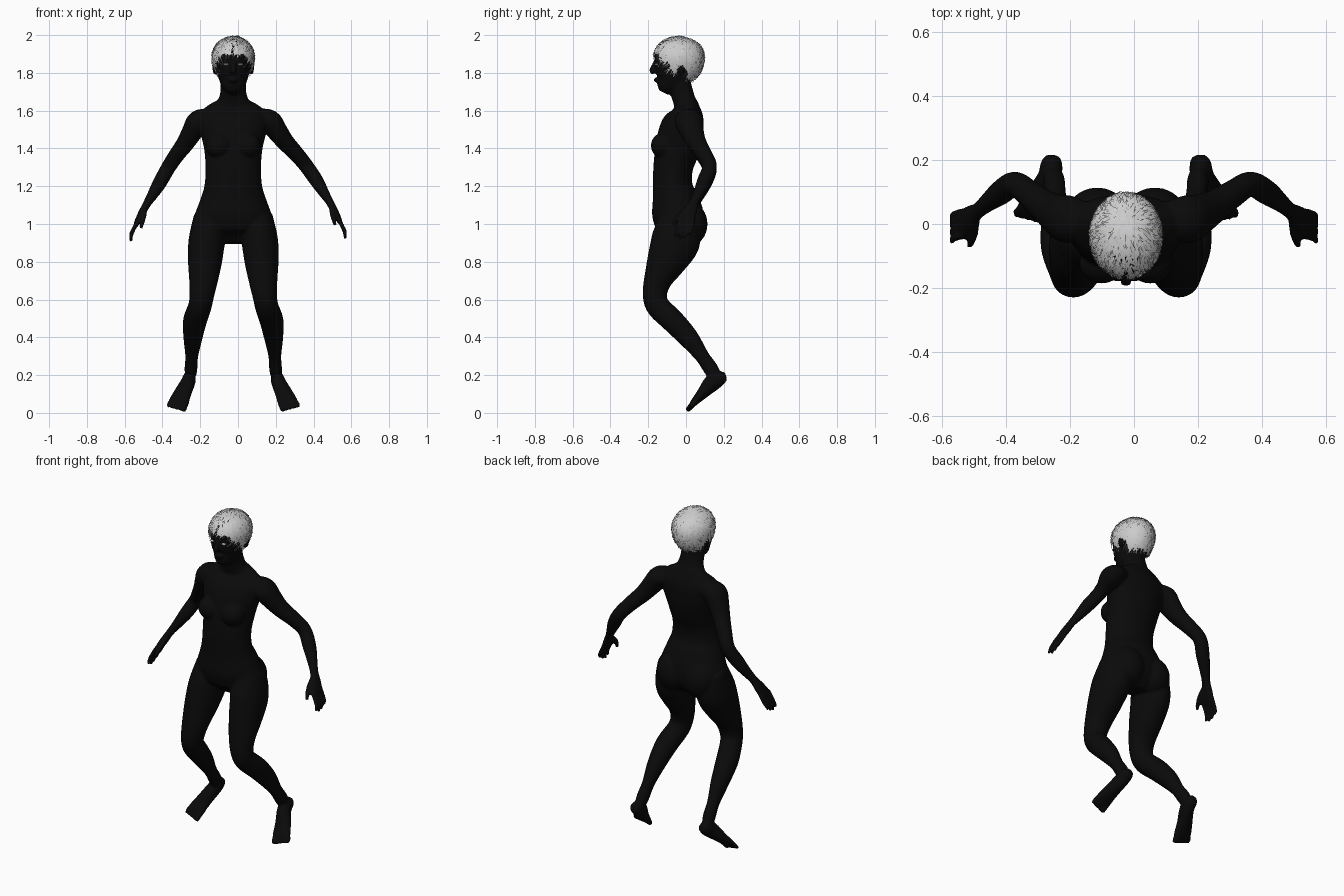
import bpy, bmesh, math, random
from mathutils import Vector, Matrix

random.seed(4)
X0 = -0.025                      # mid-line of the figure
body = bmesh.new()


def catmull(a, b, c, d, t):
    return 0.5 * (2*b + (c - a)*t + (2*a - 5*b + 4*c - d)*t*t + (3*b - a - 3*c + d)*t**3)


def tube(pts, side=(1, 0, 0), steps=4, seg=24):
    """Closed loft through (x, y, z, radius along side, other radius)."""
    p = [pts[0]] + list(pts) + [pts[-1]]
    path = [[catmull(*(p[i + k][j] for k in range(4)), s / steps) for j in range(5)]
            for i in range(len(pts) - 1) for s in range(steps)] + [list(pts[-1])]
    cen = [Vector(q[:3]) for q in path]
    rings = []
    for i, q in enumerate(path):
        t = (cen[min(i + 1, len(cen) - 1)] - cen[max(i - 1, 0)]).normalized()
        s = Vector(side)
        s = (s - t * s.dot(t)).normalized()
        n = t.cross(s)
        rings.append([body.verts.new(cen[i] + s * q[3] * math.cos(a) + n * q[4] * math.sin(a))
                      for a in (2 * math.pi * k / seg for k in range(seg))])
    for r0, r1 in zip(rings, rings[1:]):
        for k in range(seg):
            m = (k + 1) % seg
            body.faces.new((r0[k], r0[m], r1[m], r1[k]))
    body.faces.new(rings[0][::-1])
    body.faces.new(rings[-1])


def ball(bm, c, r, u=24, v=16):
    bmesh.ops.create_uvsphere(bm, u_segments=u, v_segments=v, radius=1,
                              matrix=Matrix.Translation(c) @ Matrix.Diagonal((*r, 1)))


def finish(bm, name, color=None):
    me = bpy.data.meshes.new(name)
    bm.to_mesh(me)
    bm.free()
    ob = bpy.data.objects.new(name, me)
    bpy.context.collection.objects.link(ob)
    for f in me.polygons:
        f.use_smooth = True
    if color:
        mat = bpy.data.materials.new(name)
        mat.diffuse_color = color
        me.materials.append(mat)
    return ob


# torso and neck: y, z, half width, half depth
tube([(X0, *q) for q in [
    (-.03, .90, .09, .06), (-.025, .97, .205, .12), (-.043, 1.05, .202, .135),
    (-.055, 1.12, .178, .125), (-.07, 1.20, .153, .105), (-.068, 1.30, .147, .105),
    (-.045, 1.40, .155, .118), (-.022, 1.50, .178, .117), (0, 1.57, .185, .095),
    (.002, 1.62, .145, .068), (-.008, 1.65, .088, .060), (-.02, 1.69, .070, .060),
    (-.035, 1.74, .067, .062), (-.04, 1.80, .06, .06)]], seg=40)

# head
tube([(X0, *q) for q in [
    (-.118, 1.695, .026, .026), (-.105, 1.72, .052, .055), (-.08, 1.76, .073, .083),
    (-.065, 1.82, .089, .104), (-.05, 1.88, .095, .120), (-.045, 1.93, .088, .112),
    (-.045, 1.97, .06, .078), (-.045, 1.985, .025, .03)]], seg=40)
tube([(X0, -.160, 1.862, .010, .012), (X0, -.172, 1.835, .012, .012),
      (X0, -.180, 1.812, .018, .015), (X0, -.170, 1.798, .014, .010)])
ball(body, (X0, -.155, 1.763), (.028, .016, .013))

for s in (-1, 1):
    # ears, breasts, buttocks
    ball(body, (X0 + s*.096, -.025, 1.825), (.014, .024, .036))
    ball(body, (X0 + s*.076, -.122, 1.415), (.070, .064, .068))
    ball(body, (X0 + s*.09, .02, 1.0), (.10, .094, .115))
    # leg
    tube([(X0 + s*x, y, z, a, b) for x, y, z, a, b in [
        (.115, -.03, 1.03, .095, .11), (.140, -.055, .91, .097, .13),
        (.150, -.105, .80, .090, .105), (.158, -.15, .70, .076, .074),
        (.167, -.165, .62, .065, .064), (.178, -.145, .56, .062, .063),
        (.203, -.07, .487, .063, .062), (.214, .015, .395, .050, .054),
        (.220, .085, .300, .034, .038), (.224, .13, .235, .034, .040),
        (.226, .15, .20, .03, .035)]])
    # foot
    tube([(X0 + s*x, y, z, a, b) for x, y, z, a, b in [
        (.230, .212, .194, .022, .020), (.232, .188, .186, .034, .036),
        (.240, .140, .160, .038, .046), (.268, .088, .104, .047, .031),
        (.288, .045, .058, .055, .020), (.294, .028, .037, .052, .014)]])
    # toes, big toe on the inside
    for k in range(5):
        r = (.016, .012, .0115, .011, .0105)[k]
        x, e = .256 + .0205*k, .0045*k
        tube([(X0 + s*x, .045, .055, r, r), (X0 + s*(x + .004), .020 + e, .028 + e, r, r),
              (X0 + s*(x + .005), .004 + e, .012 + e, r*.75, r*.75)], seg=12)


# arms: right side given, left side shifted to its own pose
def arm(pts, s, side=(0, 1, 0), seg=20):
    out = []
    for x, y, z, a, b in pts:
        if s < 0:
            t = min(1, max(0, (x - .12) / .3))
            x, z = -(x + .05 * (1 - t)), z - .015 * t
        out.append((x, y, z, a, b))
    tube(out, side, seg=seg)


for s in (-1, 1):
    arm([(.10, .01, 1.56, .06, .05), (.165, .015, 1.545, .075, .062),
         (.205, .030, 1.495, .065, .056), (.250, .055, 1.435, .052, .048),
         (.310, .095, 1.370, .043, .042), (.363, .125, 1.305, .039, .039),
         (.415, .098, 1.230, .039, .037), (.455, .068, 1.165, .030, .028),
         (.486, .042, 1.115, .026, .021), (.510, .022, 1.070, .038, .020),
         (.533, .002, 1.025, .044, .016), (.540, -.004, 1.01, .038, .012)], s)
    # fingers and thumb
    for k in range(4):
        y = -.036 + .025*k
        d = (.01, 0, .006, .022)[k]
        arm([(.530, y, 1.03, .012, .012), (.554, y - .006, .985, .0115, .0115),
             (.566, y - .012, .950 + d*.6, .0105, .0105),
             (.567, y - .022, .922 + d, .008, .008)], s, seg=12)
    arm([(.497, .010, 1.085, .017, .015), (.500, -.030, 1.050, .014, .014),
         (.508, -.056, 1.018, .012, .012), (.514, -.068, .992, .009, .009)], s, (1, 0, 0), 12)

# blend all skin parts into one smooth surface
skin = finish(body, "body", (.003, .003, .003, 1))
m = skin.modifiers.new("blend", 'REMESH')
m.mode, m.voxel_size, m.use_smooth_shade = 'VOXEL', .0065, True
m = skin.modifiers.new("soften", 'SMOOTH')
m.factor, m.iterations = .5, 5

# eyes
eyes = bmesh.new()
for s in (-1, 1):
    ball(eyes, (X0 + s*.037, -.154, 1.845), (.014, .013, .006), 16, 10)
finish(eyes, "eyes")

# hair: a cap cut at the hairline, covered in short swept strands
LINE = [(-.3, 1.90), (-.15, 1.90), (-.125, 1.865), (-.09, 1.85), (-.07, 1.80), (-.05, 1.80),
        (-.03, 1.84), (0, 1.82), (.02, 1.77), (.3, 1.77)]


def hairline(y):
    for (a, za), (b, zb) in zip(LINE, LINE[1:]):
        if y <= b:
            return za + (zb - za) * (y - a) / (b - a)
    return 1.77


def scalp(d, k=1.0):
    return Vector((X0 + d.x*.112*k, -.037 + d.y*.134*k,
                   1.883 + d.z*k*(.111 if d.z > 0 else .148)))


cap = bmesh.new()
bmesh.ops.create_uvsphere(cap, u_segments=64, v_segments=40, radius=1)
for v in cap.verts:
    v.co = scalp(v.co.copy(), .985)
bmesh.ops.delete(cap, context='FACES', geom=[
    f for f in cap.faces if f.calc_center_median().z < hairline(f.calc_center_median().y)])
finish(cap, "hair_cap")

hair = bmesh.new()
crown = Vector((0, .35, .94)).normalized()
for _ in range(1700):
    d = Vector([random.gauss(0, 1) for _ in range(3)]).normalized()
    p = scalp(d)
    if p.z < hairline(p.y) + .012:
        continue
    t = (d - crown * 1.02)
    t = (t - d * t.dot(d)).normalized()
    t = Matrix.Rotation(random.uniform(-.8, .8), 3, d) @ t
    lift, step, w = random.uniform(.02, .055), random.uniform(.07, .14), random.uniform(.05, .1)
    prev = None
    for k in range(5):
        n = t.cross(d).normalized() * w * (1 - k / 4.6)
        h = .985 + .02 * min(k, 1) + lift * k / 4
        pair = [hair.verts.new(scalp((d + n * e).normalized(), h)) for e in (-.5, .5)]
        if prev:
            hair.faces.new((prev[0], prev[1], pair[1], pair[0]))
        prev = pair
        old = d
        d = (d + t * step).normalized()
        t = (t - old * step)
        t = (t - d * t.dot(d)).normalized()
bmesh.ops.recalc_face_normals(hair, faces=hair.faces)
finish(hair, "hair_strands")
